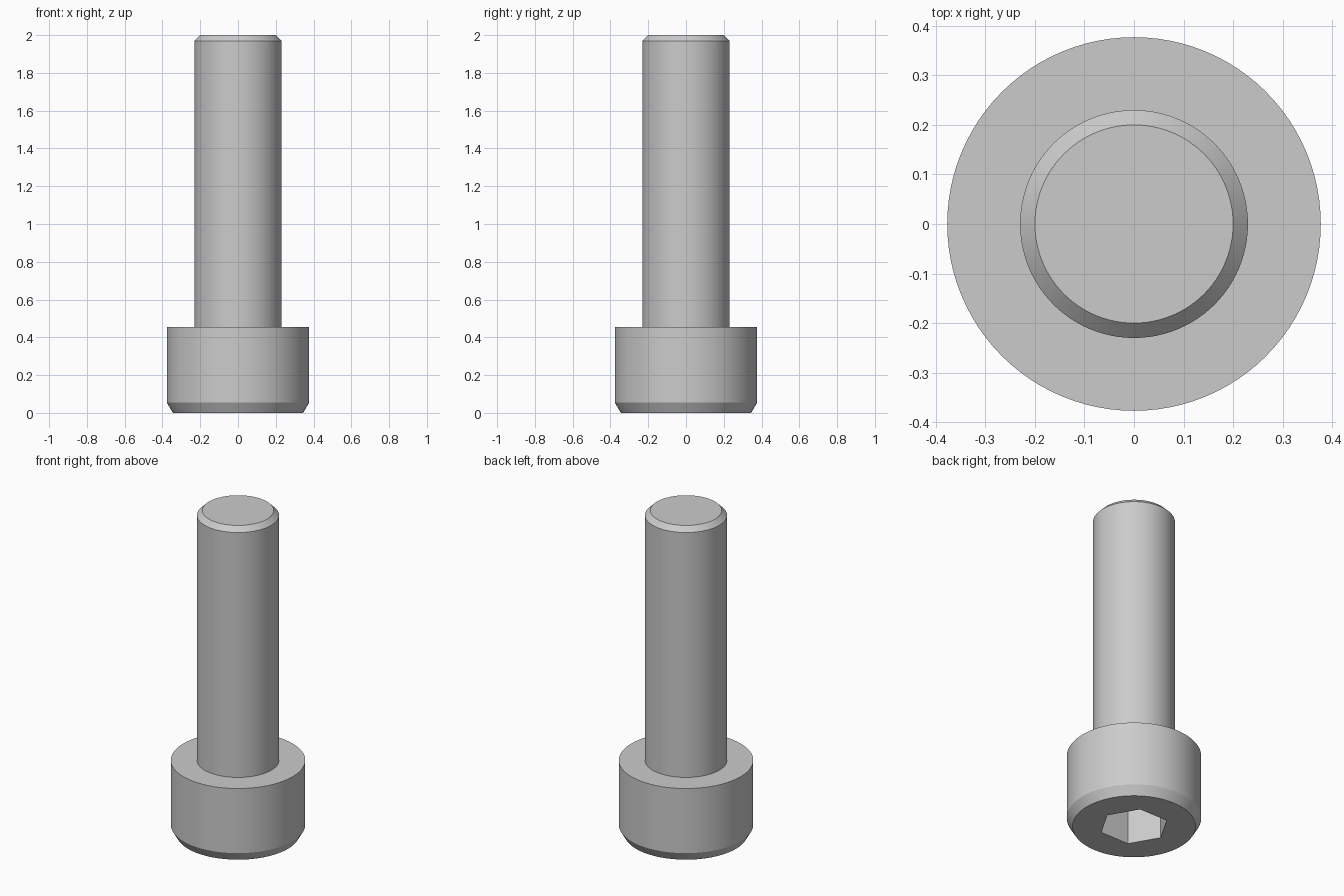
import bpy, bmesh
from math import radians
from mathutils import Vector

if "Cube" in bpy.data.objects:
    bpy.data.objects.remove(bpy.data.objects["Cube"])

SIDES = 96


def lathe(name, profile, sides):
    """Revolve (radius, height) points about z and cap both ends."""
    bm = bmesh.new()
    verts = [bm.verts.new((r, 0, z)) for r, z in profile]
    edges = [bm.edges.new(pair) for pair in zip(verts, verts[1:])]
    bmesh.ops.spin(bm, geom=verts + edges, cent=(0, 0, 0), axis=(0, 0, 1),
                   angle=radians(360), steps=sides)
    bmesh.ops.remove_doubles(bm, verts=bm.verts, dist=1e-4)
    bmesh.ops.holes_fill(bm, edges=[e for e in bm.edges if e.is_boundary], sides=0)
    bmesh.ops.recalc_face_normals(bm, faces=bm.faces)
    mesh = bpy.data.meshes.new(name)
    bm.to_mesh(mesh)
    bm.free()
    obj = bpy.data.objects.new(name, mesh)
    bpy.context.collection.objects.link(obj)
    return obj


# Screw: chamfered cylindrical head at the bottom, chamfered shank above
screw = lathe("cap_screw", [
    (0.345, 0.0), (0.377, 0.055), (0.377, 0.455),
    (0.23, 0.455), (0.23, 1.97), (0.20, 2.0)], SIDES)

# Hexagonal drive socket, cut up into the head from below
cutter = lathe("hex_socket_cutter", [(0.195, -0.1), (0.195, 0.23)], 6)
cut = screw.modifiers.new("hex_socket", 'BOOLEAN')
cut.operation = 'DIFFERENCE'
cut.solver = 'EXACT'
cut.object = cutter

bpy.ops.object.select_all(action='DESELECT')
screw.select_set(True)
bpy.context.view_layer.objects.active = screw
bpy.ops.object.modifier_apply(modifier=cut.name)
bpy.data.objects.remove(cutter, do_unlink=True)

# Round walls smooth, rims and socket crisp
bpy.ops.object.shade_smooth_by_angle(angle=radians(25))
